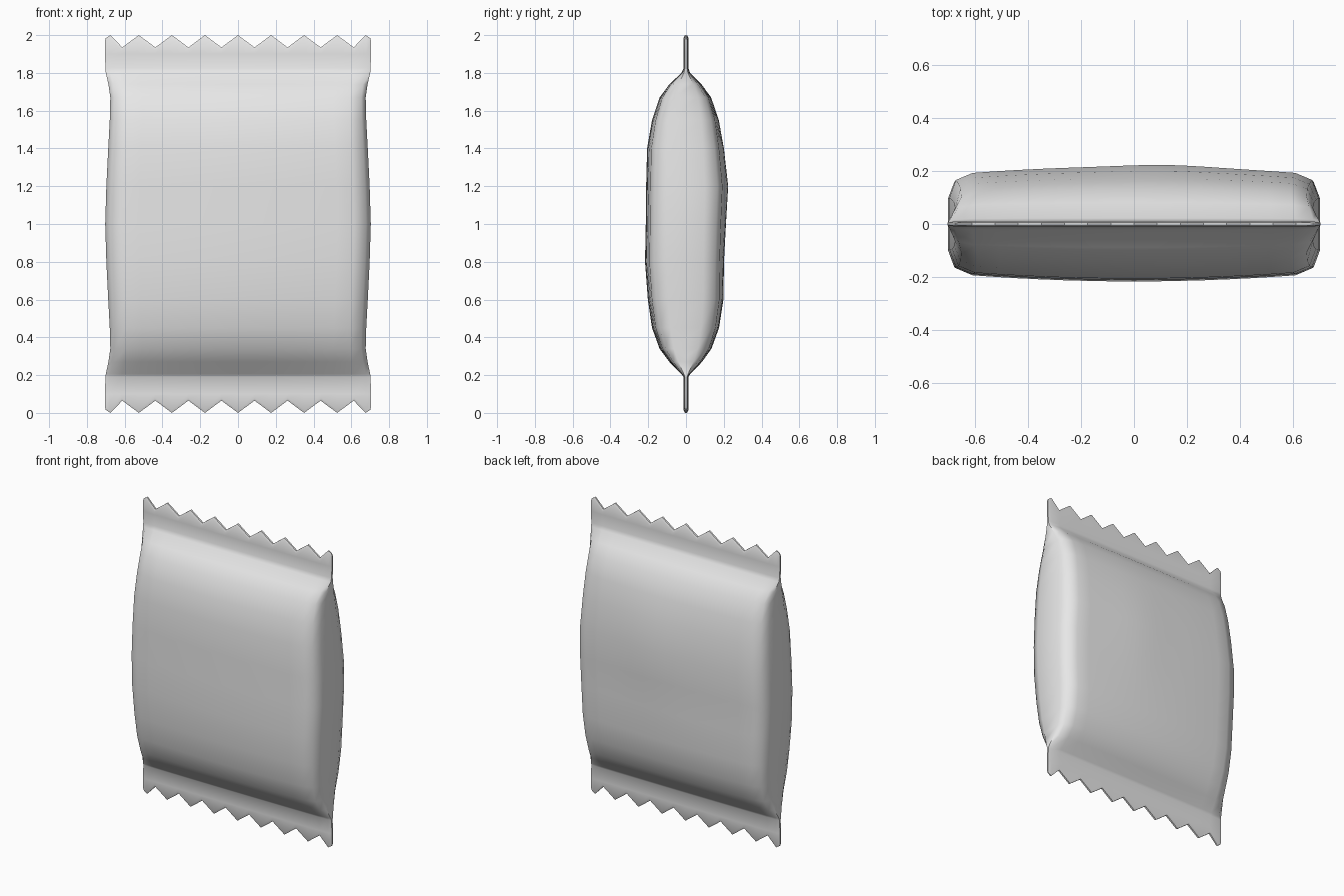
import bpy, bmesh, math

if "Cube" in bpy.data.objects:
    bpy.data.objects.remove(bpy.data.objects["Cube"])

HALF_WIDTH = 0.704
COLS = 8            # half the number of tooth edges across the seal
SEAL = 0.012        # half thickness of the crimped seal

# Pouch body rows: height, half width, front depth, back depth
BODY = [
    (0.19, 0.702, 0.013, 0.013),
    (0.205, 0.700, 0.024, 0.022),
    (0.27, 0.686, 0.088, 0.085),
    (0.34, 0.676, 0.140, 0.135),
    (0.45, 0.679, 0.180, 0.175),
    (0.60, 0.687, 0.202, 0.198),
    (0.80, 0.697, 0.217, 0.200),
    (1.00, 0.703, 0.213, 0.207),
    (1.20, 0.697, 0.211, 0.216),
    (1.40, 0.687, 0.206, 0.196),
    (1.55, 0.679, 0.180, 0.172),
    (1.67, 0.676, 0.140, 0.133),
    (1.74, 0.686, 0.088, 0.082),
    (1.80, 0.700, 0.024, 0.022),
    (1.825, 0.702, 0.013, 0.013),
]

# Cross-section of one face: (fraction of half width, fraction of depth)
half = [(k / COLS, 1 - 0.14 * (k / COLS) ** 2) for k in range(COLS)]
half += [(0.965, 0.77), (1.0, 0.46)]
profile = [(-u, d) for u, d in reversed(half[1:])] + half
N = len(profile)


def tooth_height(u):
    """Distance of the zigzag edge below the tip of the teeth."""
    a = abs(u)
    if a > 0.98:
        return 0.016
    if a > 0.9:
        return 0.0
    return 0.065 if round(a * COLS) % 2 else 0.0


def ring(bm, width, front, back, height):
    """Closed loop: front left to right, then back right to left."""
    pts = [(u * width, -d * front, height(u)) for u, d in profile]
    pts += [(u * width, d * back, height(u)) for u, d in reversed(profile)]
    return [bm.verts.new(p) for p in pts]


bm = bmesh.new()
rings = []

# Bottom seal, from the toothed edge upward
rings.append(ring(bm, HALF_WIDTH - 0.004, 0.006, 0.006, tooth_height))
rings.append(ring(bm, HALF_WIDTH, SEAL, SEAL, lambda u: tooth_height(u) + 0.014))
rings.append(ring(bm, HALF_WIDTH, SEAL, SEAL, lambda u: 0.1))

# Filled pouch
for z, w, f, b in BODY:
    rings.append(ring(bm, w, f, b, lambda u, z=z: z))

# Top seal
rings.append(ring(bm, HALF_WIDTH, SEAL, SEAL, lambda u: 1.9))
rings.append(ring(bm, HALF_WIDTH, SEAL, SEAL, lambda u: 1.986 - tooth_height(u)))
rings.append(ring(bm, HALF_WIDTH - 0.004, 0.006, 0.006, lambda u: 2.0 - tooth_height(u)))

# Skin between neighbouring loops
for lo, hi in zip(rings, rings[1:]):
    for i in range(2 * N):
        j = (i + 1) % (2 * N)
        bm.faces.new((lo[i], lo[j], hi[j], hi[i]))

# Thin zigzag strips closing both cut ends
for loop in (rings[0], rings[-1]):
    for i in range(N - 1):
        bm.faces.new((loop[i], loop[i + 1], loop[2 * N - 2 - i], loop[2 * N - 1 - i]))

# Soft off-centre bulge on the back
for v in bm.verts:
    if v.co.y > 0.15:
        v.co.y += 0.008 * math.exp(-((v.co.x - 0.12) / 0.2) ** 2 - ((v.co.z - 1.2) / 0.3) ** 2)

bmesh.ops.recalc_face_normals(bm, faces=bm.faces)
mesh = bpy.data.meshes.new("pouch")
bm.to_mesh(mesh)
bm.free()

pouch = bpy.data.objects.new("sealed_pouch", mesh)
bpy.context.collection.objects.link(pouch)

foil = bpy.data.materials.new("light grey foil")
foil.diffuse_color = (0.8, 0.8, 0.8, 1)
foil.use_nodes = True
foil.node_tree.nodes["Principled BSDF"].inputs["Base Color"].default_value = foil.diffuse_color
mesh.materials.append(foil)

bpy.context.view_layer.objects.active = pouch
pouch.select_set(True)
bpy.ops.object.shade_smooth_by_angle(angle=math.radians(55))
